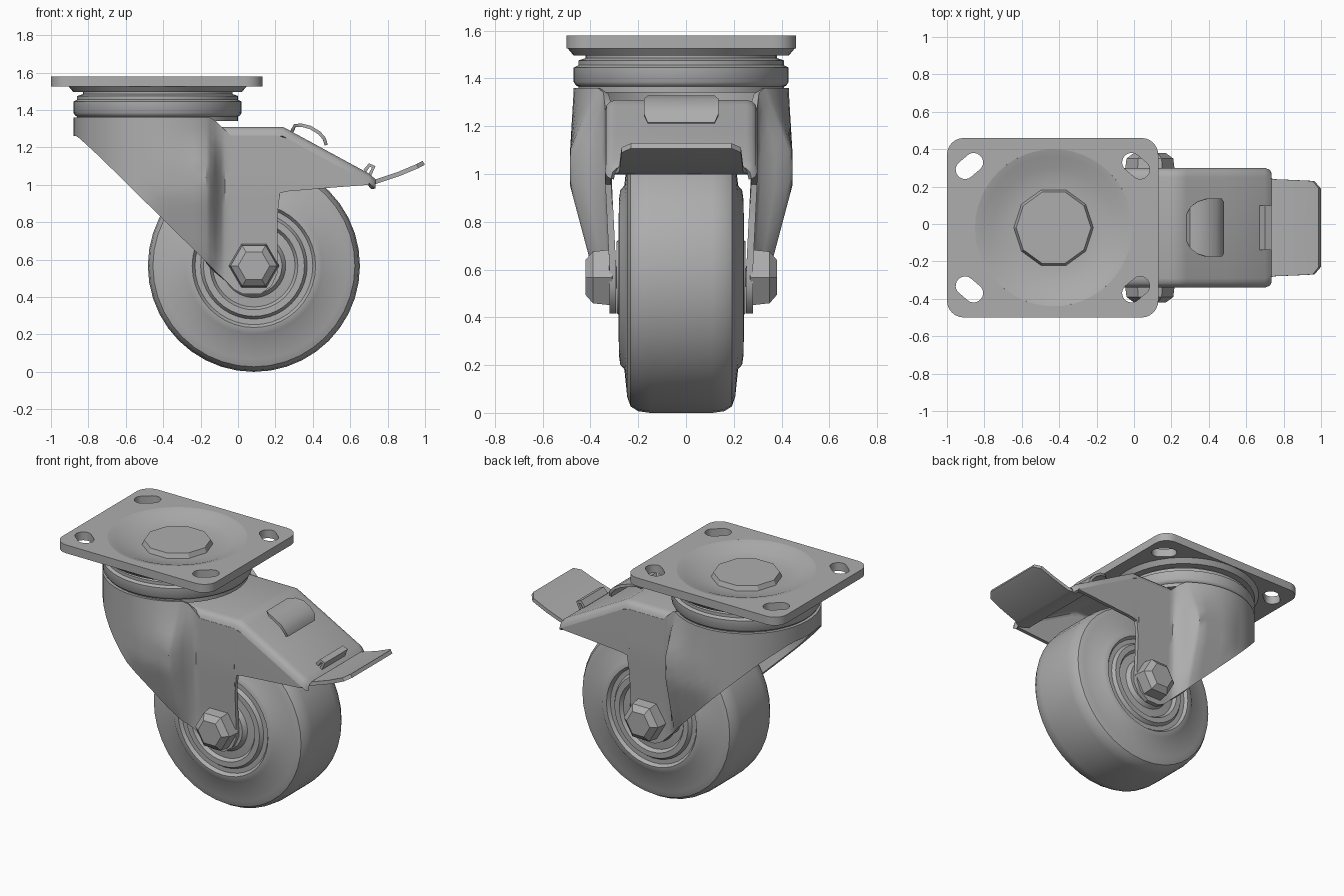
import bpy, bmesh, math
from mathutils import Matrix

cube = bpy.data.objects.get("Cube")
if cube:
    bpy.data.objects.remove(cube, do_unlink=True)

YC = -0.02            # middle of the mechanism across its width
SX = -0.43            # swivel axis
AX, AZ = 0.085, 0.567  # wheel axle

steel = bpy.data.materials.new("grey_steel")
steel.use_nodes = True
grey = (0.42, 0.42, 0.42, 1)
steel.diffuse_color = grey
steel.node_tree.nodes["Principled BSDF"].inputs["Base Color"].default_value = grey


def shade(ob, angle=35):
    bpy.ops.object.select_all(action='DESELECT')
    ob.select_set(True)
    bpy.context.view_layer.objects.active = ob
    bpy.ops.object.shade_smooth_by_angle(angle=math.radians(angle))


def add(name, bm, angle=35):
    """Turn a bmesh into a finished object."""
    bmesh.ops.remove_doubles(bm, verts=bm.verts, dist=1e-5)
    bmesh.ops.recalc_face_normals(bm, faces=bm.faces)
    me = bpy.data.meshes.new(name)
    bm.to_mesh(me)
    bm.free()
    me.materials.append(steel)
    ob = bpy.data.objects.new(name, me)
    bpy.context.collection.objects.link(ob)
    shade(ob, angle)
    return ob


def modify(ob, kind, **settings):
    bpy.context.view_layer.objects.active = ob
    m = ob.modifiers.new(kind, kind)
    for key, value in settings.items():
        setattr(m, key, value)
    bpy.ops.object.modifier_apply(modifier=m.name)


def grid(name, rows, thickness, offset=-1):
    """Thickened sheet through rows of points."""
    bm = bmesh.new()
    vs = [[bm.verts.new(p) for p in row] for row in rows]
    for a, b in zip(vs, vs[1:]):
        for i in range(len(a) - 1):
            bm.faces.new((a[i], a[i + 1], b[i + 1], b[i]))
    ob = add(name, bm)
    modify(ob, 'SOLIDIFY', thickness=thickness, offset=offset)
    shade(ob)


def lathe(name, profile, matrix, steps=48, angle=35):
    """Spin (radius, height) points around the z axis, then place them."""
    bm = bmesh.new()
    vs = [bm.verts.new((r, 0, h)) for r, h in profile]
    es = [bm.edges.new(pair) for pair in zip(vs, vs[1:])]
    bmesh.ops.spin(bm, geom=vs + es, cent=(0, 0, 0), axis=(0, 0, 1),
                   angle=math.tau, steps=steps)
    bm.transform(matrix)
    add(name, bm, angle)


def prism(name, outline, z0, z1):
    """Closed upright block over an outline."""
    bm = bmesh.new()
    low = [bm.verts.new((x, y, z0)) for x, y in outline]
    high = [bm.verts.new((x, y, z1)) for x, y in outline]
    bm.faces.new(low[::-1])
    bm.faces.new(high)
    for i in range(len(low)):
        bm.faces.new((low[i - 1], low[i], high[i], high[i - 1]))
    return add(name, bm)


def rounded(cx, cy, hx, hy, r, n=6):
    """Outline of a rounded rectangle."""
    pts = []
    for k, (sx, sy) in enumerate([(1, 1), (-1, 1), (-1, -1), (1, -1)]):
        for i in range(n + 1):
            a = math.pi / 2 * (k + i / n)
            pts.append((cx + sx * (hx - r) + r * math.cos(a),
                        cy + sy * (hy - r) + r * math.sin(a)))
    return pts


def lerp(x, points):
    """Piecewise linear lookup."""
    if x <= points[0][0]:
        return points[0][1]
    for (a, u), (b, v) in zip(points, points[1:]):
        if x <= b:
            return u + (v - u) * (x - a) / (b - a)
    return points[-1][1]


SWIVEL = Matrix.Translation((SX, YC, 0))
AXLE = Matrix.Translation((AX, YC, AZ)) @ Matrix.Rotation(math.pi / 2, 4, 'X')

# Mounting plate with bolt slots and a round opening for the dish
plate = prism("mounting_plate", rounded(-0.435, YC, 0.565, 0.48, 0.09), 1.525, 1.58)
cutters = [prism("opening", rounded(SX, YC, 0.42, 0.42, 0.4199, 12), 1.4, 1.7)]
for sx in (-1, 1):
    for sy in (-1, 1):
        slot = prism("slot", rounded(0, 0, 0.08, 0.05, 0.049), 1.4, 1.7)
        slot.data.transform(Matrix.Translation((-0.435 + sx * 0.445, YC + sy * 0.33, 0))
                            @ Matrix.Rotation(-sx * sy * math.radians(40), 4, 'Z'))
        cutters.append(slot)
for c in cutters:
    modify(plate, 'BOOLEAN', operation='DIFFERENCE', object=c, solver='EXACT')
    bpy.data.objects.remove(c, do_unlink=True)
shade(plate, 30)

# Pressed dish in the plate, with the king pin head in its middle
lathe("plate_dish", [(0.42, 1.58), (0.38, 1.57), (0.32, 1.545), (0.22, 1.53), (0, 1.53),
                     (0, 1.495), (0.45, 1.495), (0.475, 1.525), (0.42, 1.525), (0.42, 1.58)], SWIVEL)
lathe("king_pin_head", [(0, 1.525), (0.215, 1.525), (0.2, 1.56), (0, 1.56)], SWIVEL, 10, 20)

# Swivel bearing rings
lathe("swivel_bearing", [(0, 1.5), (0.40, 1.5), (0.40, 1.485), (0.43, 1.475), (0.43, 1.455),
                         (0.45, 1.445), (0.45, 1.385), (0.44, 1.37), (0.43, 1.365), (0.43, 1.34),
                         (0, 1.34)], SWIVEL)

# Fork: a bent sheet that wraps the swivel head and narrows to the two legs
LOW = [(-0.86, 1.26), (-0.74, 1.15), (-0.02, 0.44), (0.03, 0.415), (0.12, 0.415),
       (0.18, 0.46), (0.225, 0.56), (0.24, 0.65)]
HOOD = [(-0.2, 1.31), (0.24, 1.31), (0.70, 1.06), (0.735, 1.03)]
FLARE = [(0.42, 0.30), (0.65, 0.385), (0.95, 0.465)]
LEG = [(0.6, 0.3), (1.0, 0.32)]


def column(x, side, bottom, top, n=12):
    """Vertical run of fork points; the shoulder closes in to the round head."""
    pts = []
    head = math.sqrt(0.45 ** 2 - min(x - SX, 0.315) ** 2)
    for i in range(n + 1):
        z = bottom + (top - bottom) * i / n
        narrow = lerp(z, LEG)
        wide = lerp(z, FLARE)
        wide = lerp(z, [(1.1, wide), (1.35, max(head, narrow))])
        y = lerp(x, [(-0.17, wide), (-0.15, wide * 0.9 + narrow * 0.1),
                     (-0.09, wide * 0.1 + narrow * 0.9), (-0.07, narrow)])
        pts.append((x, YC + side * y, z))
    return pts


def leg_columns(side):
    return [column(x, side, lerp(x, LOW), lerp(x, [(-0.14, 1.36), (-0.04, 1.265)]))
            for x in (-0.43, -0.36, -0.30, -0.24, -0.17, -0.15, -0.12, -0.09, -0.07, -0.04,
                      -0.02, 0.03, 0.08, 0.12, 0.18, 0.21)]


back = []
for i in range(1, 24):
    a = math.pi / 2 + math.pi * i / 24
    x, y = SX + 0.45 * math.cos(a), YC + 0.45 * math.sin(a)
    low = lerp(x, LOW)
    back.append([(x, y, low + (1.36 - low) * k / 12) for k in range(13)])
grid("fork", leg_columns(1)[::-1] + back + leg_columns(-1), 0.028)

# Hood over the wheel: rounded top sheet and side cheeks
across = [(-0.32, -0.05), (-0.312, -0.022), (-0.295, -0.006), (-0.27, 0)]
across += [(-y, z) for y, z in reversed(across)]
rows = [[(x, YC + y * squeeze, lerp(x, HOOD) + dz) for y, dz in across]
        for x, squeeze in ((-0.2, 1), (0, 1), (0.2, 1), (0.24, 1), (0.28, 1), (0.5, 1),
                           (0.7, 1), (0.725, 0.97), (0.735, 0.92))]
grid("hood_top", rows, 0.025)
for side, name in ((1, "left"), (-1, "right")):
    cheek = []
    for x, low in ((0.205, 0.76), (0.212, 0.86), (0.225, 0.955), (0.26, 0.965), (0.5, 0.985), (0.70, 1.0)):
        top = lerp(x, HOOD) - 0.05
        cheek.append([(x, YC + side * (lerp(z, LEG) - 0.0125), z) for z in (low, (low + top) / 2, top)])
    grid(name + "_hood_cheek", cheek, 0.025, 0)

# Curved louvre and small clip on the hood
louvre = [(0.28, 1.29, 0.07), (0.30, 1.325, 0.11), (0.34, 1.328, 0.14), (0.39, 1.315, 0.155),
          (0.44, 1.285, 0.155), (0.47, 1.25, 0.155), (0.48, 1.215, 0.14)]
grid("hood_louvre", [[(x, YC + s * w, z) for s in (-1, 0, 1)] for x, z, w in louvre], 0.018)
grid("hood_clip", [[(x, YC + s * 0.12, z) for s in (-1, 1)]
                   for x, z in ((0.67, 1.08), (0.70, 1.115), (0.735, 1.10), (0.70, 1.02))], 0.02)

# Brake pedal
pedal = [(0.62, 1.03, 0.28), (0.70, 1.01, 0.29), (0.74, 1.018, 0.26), (0.86, 1.058, 0.255),
         (0.96, 1.1, 0.25), (0.993, 1.118, 0.21)]
grid("brake_pedal", [[(x, YC + s * w, z) for s in (-1, 0, 1)] for x, z, w in pedal], 0.024, 0)

# Wheel with stepped hub faces
side = [(0, 0.27), (0.15, 0.27), (0.17, 0.245), (0.22, 0.24), (0.235, 0.262), (0.27, 0.262),
        (0.285, 0.24), (0.315, 0.24), (0.33, 0.26), (0.365, 0.255), (0.385, 0.238),
        (0.50, 0.226), (0.54, 0.212), (0.56, 0.18), (0.567, 0.13)]
lathe("wheel", side + [(r, -h) for r, h in reversed(side)], AXLE, 40)

# Axle bolt head and nut
for s, name in ((1, "axle_bolt_head"), (-1, "axle_nut")):
    lathe(name, [(0, s * 0.26), (0.135, s * 0.29), (0.125, s * 0.37), (0.085, s * 0.4), (0, s * 0.4)],
          AXLE, 6, 10)
